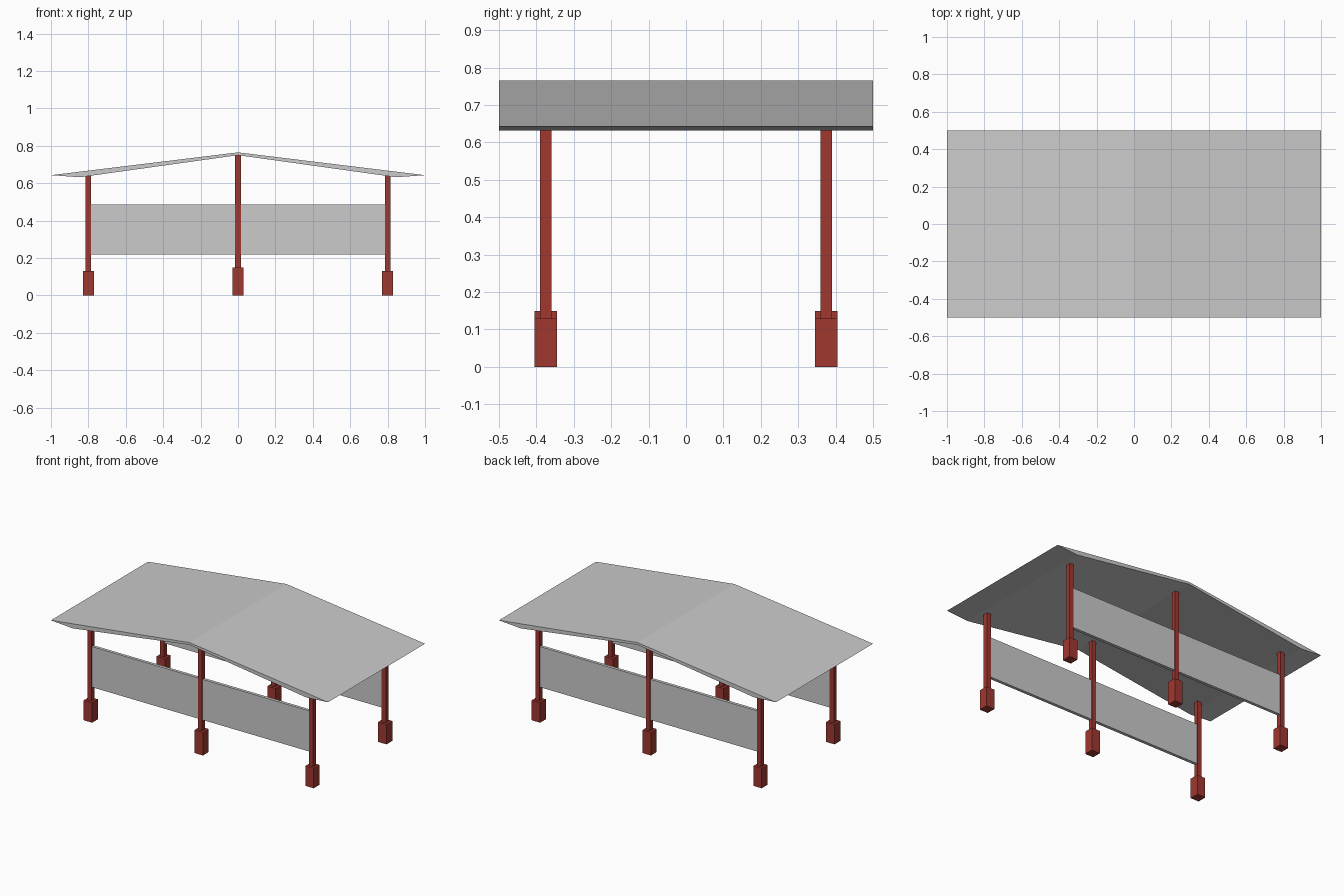
import bpy, bmesh

if "Cube" in bpy.data.objects:
    bpy.data.objects.remove(bpy.data.objects["Cube"])

red = bpy.data.materials.new("dark_red_paint")
red.diffuse_color = (0.35, 0.04, 0.03, 1)
red.use_nodes = True
red.node_tree.nodes["Principled BSDF"].inputs["Base Color"].default_value = red.diffuse_color


def finish(name, bm, mat=None):
    bmesh.ops.recalc_face_normals(bm, faces=bm.faces)
    mesh = bpy.data.meshes.new(name)
    bm.to_mesh(mesh)
    bm.free()
    obj = bpy.data.objects.new(name, mesh)
    bpy.context.collection.objects.link(obj)
    if mat:
        mesh.materials.append(mat)
    return obj


def box(name, x, y, z0, z1, sx, sy, mat=None):
    bm = bmesh.new()
    bmesh.ops.create_cube(bm, size=1)
    bmesh.ops.scale(bm, vec=(sx, sy, z1 - z0), verts=bm.verts)
    bmesh.ops.translate(bm, vec=(x, y, (z0 + z1) / 2), verts=bm.verts)
    return finish(name, bm, mat)


# Gabled roof: thin profile with tapered eaves, extruded front to back
half = [(1, 0.643), (0.845, 0.632)]
profile = [(0, 0.765)] + half + [(0, 0.75)] + [(-x, z) for x, z in reversed(half)]
bm = bmesh.new()
front = [bm.verts.new((x, -0.5, z)) for x, z in profile]
back = [bm.verts.new((x, 0.5, z)) for x, z in profile]
n = len(profile)
for i in range(n):
    j = (i + 1) % n
    bm.faces.new((front[i], front[j], back[j], back[i]))
# Gable ends, split at the ridge
for ring in (front, back):
    bm.faces.new(ring[0:4])
    bm.faces.new(ring[3:6] + ring[0:1])
finish("roof", bm)

for side, y in (("front", -0.375), ("back", 0.375)):
    # Posts on wider footings; the middle ones are taller
    for place, x, base_top, post_top in (("left", -0.8, 0.13, 0.64),
                                         ("middle", 0, 0.15, 0.755),
                                         ("right", 0.8, 0.13, 0.64)):
        box(f"{side}_{place}_footing", x, y, 0, base_top, 0.06, 0.06, red)
        box(f"{side}_{place}_post", x, y, base_top, post_top, 0.03, 0.03, red)
    # Long board hung between the posts
    box(f"{side}_panel", 0, y, 0.22, 0.485, 1.58, 0.02)
